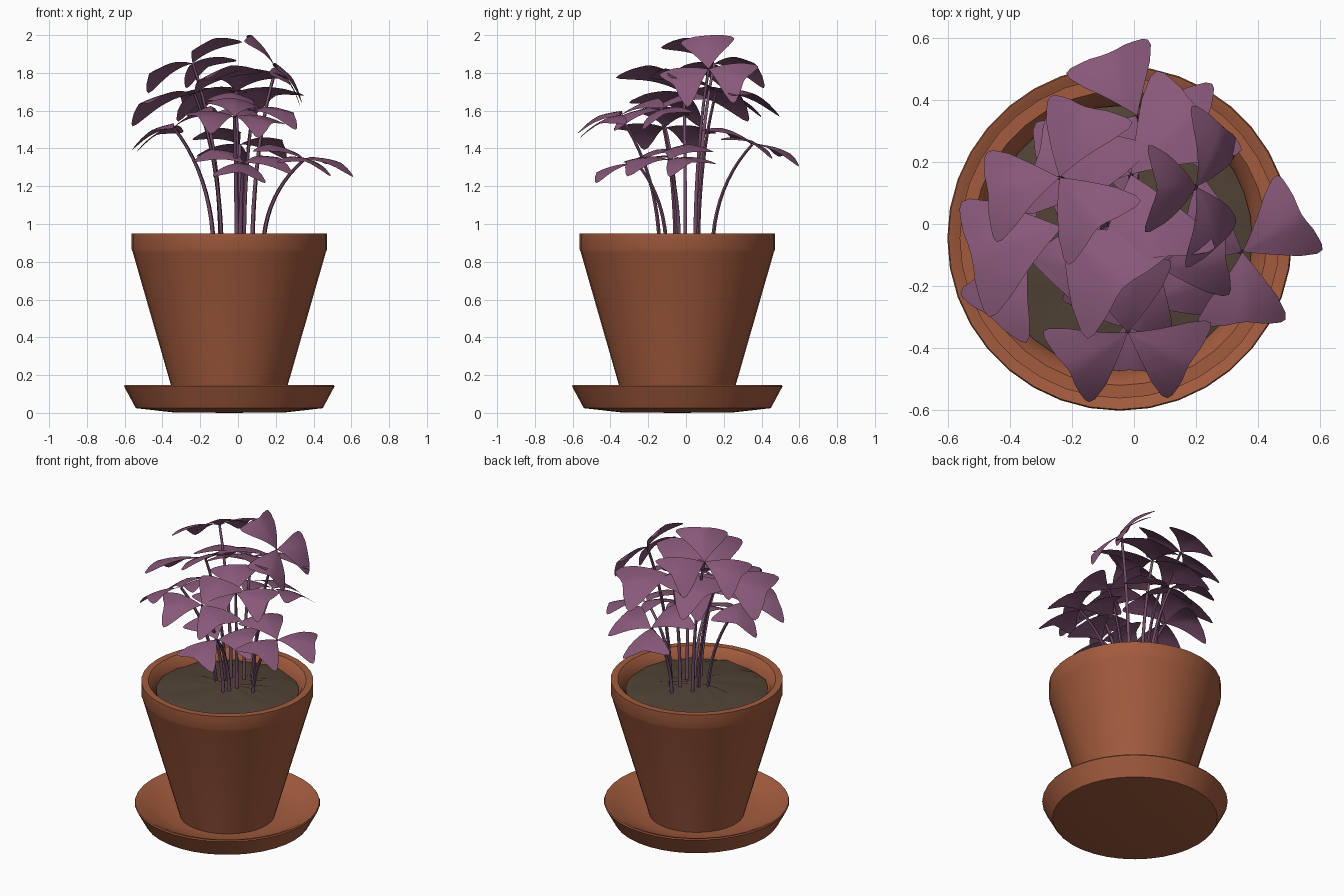
import bpy, bmesh, math, random
from mathutils import Vector, Matrix

if "Cube" in bpy.data.objects:
    bpy.data.objects.remove(bpy.data.objects["Cube"])

random.seed(4)
CX = CY = -0.046
SIDES = 36


def material(name, rgb):
    m = bpy.data.materials.new(name)
    m.diffuse_color = (*rgb, 1)
    m.use_nodes = True
    m.node_tree.nodes["Principled BSDF"].inputs["Base Color"].default_value = m.diffuse_color
    return m


TERRACOTTA = material("terracotta", (0.36, 0.105, 0.047))
SOIL = material("dark_soil", (0.083, 0.056, 0.036))
LEAF = material("purple_leaf", (0.245, 0.098, 0.19))
STEM = material("purple_stem", (0.18, 0.077, 0.145))


def finish(bm, name, mat, angle=35):
    me = bpy.data.meshes.new(name)
    bm.to_mesh(me)
    bm.free()
    ob = bpy.data.objects.new(name, me)
    bpy.context.collection.objects.link(ob)
    me.materials.append(mat)
    bpy.ops.object.select_all(action='DESELECT')
    ob.select_set(True)
    bpy.context.view_layer.objects.active = ob
    bpy.ops.object.shade_smooth_by_angle(angle=math.radians(angle))
    return ob


def lathe(name, profile, mat, bump=0.0):
    """Revolve (radius, z) points about the pot axis."""
    bm = bmesh.new()
    vs = [bm.verts.new((CX + r, CY, z)) for r, z in profile]
    es = [bm.edges.new(p) for p in zip(vs, vs[1:])]
    bmesh.ops.spin(bm, geom=vs + es, cent=(CX, CY, 0), axis=(0, 0, 1),
                   angle=math.tau, steps=SIDES, use_duplicate=False)
    bmesh.ops.remove_doubles(bm, verts=bm.verts, dist=1e-4)
    if bump:
        for v in bm.verts:
            v.co.z += random.uniform(-bump, bump)
    bmesh.ops.recalc_face_normals(bm, faces=bm.faces)
    return finish(bm, name, mat)


# Saucer, pot and soil
lathe("saucer", [(0, 0), (0.3, 0.003), (0.495, 0.025), (0.557, 0.14), (0.553, 0.148),
                 (0.53, 0.142), (0.45, 0.098), (0.37, 0.075), (0.28, 0.065), (0, 0.06)],
      TERRACOTTA)
lathe("pot", [(0, 0.035), (0.277, 0.035), (0.31, 0.15), (0.511, 0.85), (0.517, 0.865),
              (0.517, 0.95), (0.475, 0.95), (0.45, 0.925), (0.43, 0.88), (0.41, 0.80),
              (0, 0.78)], TERRACOTTA)
lathe("soil", [(0.428, 0.885), (0.36, 0.9), (0.26, 0.91), (0.14, 0.925), (0, 0.935)],
      SOIL, 0.008)

# Heart-shaped leaflet: reach of each ray from the hub, midrib to edge
REACH = [(0, 0.87), (0.2, 0.89), (0.4, 0.94), (0.6, 0.99), (0.76, 1.04),
         (0.87, 1.05), (0.94, 0.98), (1.0, 0.74)]
RAYS = [(-t, r) for t, r in REACH[:0:-1]] + REACH
STEPS = 7


def leaflet(bm, mat, length):
    grid = []
    for t, reach in RAYS:
        a = math.radians(37) * t
        col = []
        for i in range(1, STEPS + 1):
            s = reach * i / STEPS
            x, y = s * math.cos(a), s * math.sin(a)
            # arched along the midrib, halves drooping away from it
            z = 0.3 * s * (1 - s) + 0.05 * s - 0.26 * abs(y) ** 1.3
            col.append(bm.verts.new(mat @ (Vector((x, y, z)) * length)))
        grid.append(col)
    hub = bm.verts.new(mat @ Vector((0, 0, 0)))
    for a, b in zip(grid, grid[1:]):
        bm.faces.new((hub, a[0], b[0]))
        for i in range(STEPS - 1):
            bm.faces.new((a[i], a[i + 1], b[i + 1], b[i]))


def stem(bm, base, hub):
    """Tapered tube rising from the soil and bending out to the leaf hub."""
    ctrl = Vector((base.x * 1.1, base.y * 1.1, 0.95 + 0.55 * (hub.z - 0.95)))
    rings, n = [], 10
    for i in range(n + 1):
        t = i / n
        p = base * (1 - t) ** 2 + ctrl * 2 * t * (1 - t) + hub * t * t
        d = (ctrl - base) * (1 - t) + (hub - ctrl) * t
        q = Vector((0, 0, 1)).rotation_difference(d)
        r = 0.012 - 0.004 * t
        rings.append([bm.verts.new(p + q @ Vector((r * math.cos(k * math.tau / 6),
                                                   r * math.sin(k * math.tau / 6), 0)))
                      for k in range(6)])
    for a, b in zip(rings, rings[1:]):
        for k in range(6):
            bm.faces.new((a[k], a[(k + 1) % 6], b[(k + 1) % 6], b[k]))


# Trefoils: hub, facing normal, heading of first leaflet, leaflet length
TREFOILS = [
    ((0.01, 0.35, 1.42), (0.05, 0.34, 0.93), 114, 0.26),
    ((-0.01, 0.16, 1.70), (-0.1, 0.3, 0.93), 46, 0.35),
    ((-0.24, 0.15, 1.85), (-0.38, 0.3, 0.87), 70, 0.28),
    ((-0.23, -0.01, 1.69), (-0.33, 0.22, 0.9), 76, 0.36),
    ((0.20, 0.12, 1.82), (0.76, -0.08, 0.64), 60, 0.25),
    ((0.35, -0.09, 1.34), (0.25, -0.12, 0.95), 32, 0.26),
    ((-0.02, -0.35, 1.57), (0.1, -0.34, 0.93), 92, 0.26),
    ((0.08, -0.14, 1.60), (0.2, -0.3, 0.92), 8, 0.25),
    ((-0.34, -0.11, 1.51), (-0.42, 0.08, 0.9), 235, 0.26),
    ((0.03, -0.26, 1.32), (0.1, -0.3, 0.93), 265, 0.25),
]
for n, (hub, normal, heading, length) in enumerate(TREFOILS, 1):
    hub = Vector(hub)
    tilt = Vector((0, 0, 1)).rotation_difference(Vector(normal)).to_matrix().to_4x4()
    bm = bmesh.new()
    for k in range(3):
        turn = Matrix.Rotation(math.radians(heading + 120 * k), 4, 'Z')
        leaflet(bm, Matrix.Translation(hub) @ tilt @ turn, length)
    finish(bm, f"leaf_{n}", LEAF, 60)
    bm = bmesh.new()
    stem(bm, Vector((hub.x * 0.38, hub.y * 0.4, 0.88)), hub)
    finish(bm, f"stem_{n}", STEM, 60)
